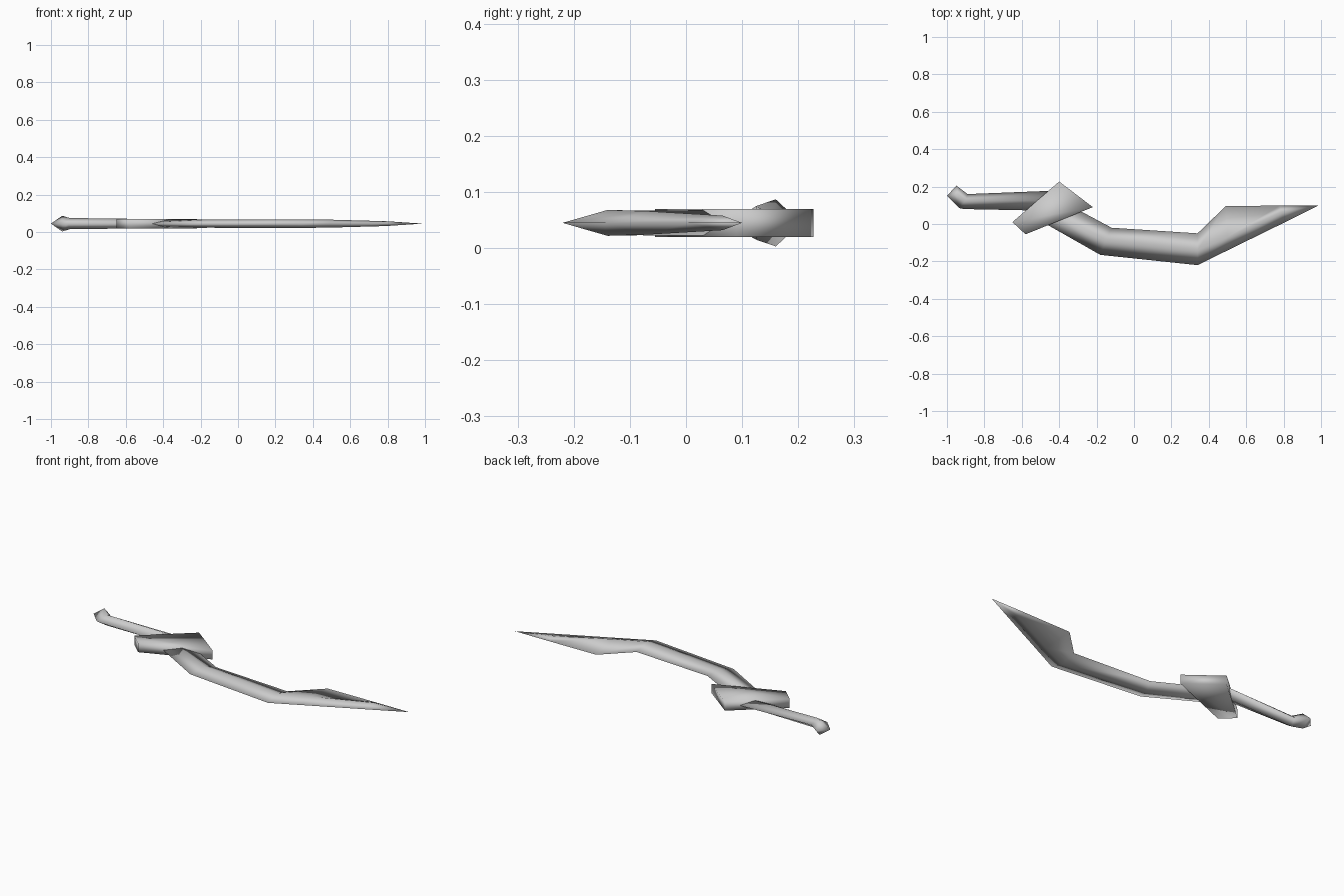
import bpy, bmesh

if "Cube" in bpy.data.objects:
    bpy.data.objects.remove(bpy.data.objects["Cube"])

MID = 0.045  # height of the central plane

steel = bpy.data.materials.new("grey_steel")
steel.diffuse_color = (0.6, 0.6, 0.6, 1)
steel.use_nodes = True
steel.node_tree.nodes["Principled BSDF"].inputs["Base Color"].default_value = steel.diffuse_color


def finish(name, bm):
    bmesh.ops.recalc_face_normals(bm, faces=bm.faces)
    for f in bm.faces:
        f.smooth = True
    mesh = bpy.data.meshes.new(name)
    bm.to_mesh(mesh)
    bm.free()
    mesh.materials.append(steel)
    obj = bpy.data.objects.new(name, mesh)
    bpy.context.collection.objects.link(obj)


def loft(name, stations, start=None, end=None):
    """Diamond sections: front edge, ridge, back edge, half thickness."""
    bm = bmesh.new()
    rings = []
    for edge, ridge, back, h in stations:
        rings.append([bm.verts.new(p) for p in (
            (*edge, MID), (*ridge, MID + h), (*back, MID), (*ridge, MID - h))])
    for a, b in zip(rings, rings[1:]):
        for i in range(4):
            j = (i + 1) % 4
            bm.faces.new((a[i], a[j], b[j], b[i]))
    for tip, ring in ((start, rings[0]), (end, rings[-1])):
        if tip:
            v = bm.verts.new((*tip, MID))
            for i in range(4):
                bm.faces.new((ring[i], ring[(i + 1) % 4], v))
        else:
            bm.faces.new(ring)
    finish(name, bm)


# Grip with its flared pommel
loft("grip", [
    ((-0.935, 0.085), (-0.94, 0.16), (-0.95, 0.205), 0.042),
    ((-0.91, 0.08), (-0.90, 0.125), (-0.89, 0.16), 0.030),
    ((-0.57, 0.073), (-0.51, 0.125), (-0.43, 0.178), 0.025),
], start=(-1.0, 0.15))

# Bent blade, starting inside the guard
loft("blade", [
    ((-0.55, 0.045), (-0.48, 0.09), (-0.40, 0.13), 0.023),
    ((-0.18, -0.165), (-0.15, -0.085), (-0.12, -0.02), 0.022),
    ((0.34, -0.22), (0.34, -0.14), (0.34, -0.05), 0.023),
    ((0.49, -0.146), (0.50, -0.07), (0.49, 0.095), 0.021),
    ((0.80, 0.006), (0.79, 0.065), (0.78, 0.099), 0.013),
], end=(0.99, 0.10))

# Slanted guard block
bm = bmesh.new()
outline = [(-0.65, 0.01), (-0.58, -0.055), (-0.22, 0.09), (-0.40, 0.227)]
base = bm.faces.new([bm.verts.new((x, y, 0.02)) for x, y in outline])
top = bmesh.ops.extrude_face_region(bm, geom=[base])["geom"]
bmesh.ops.translate(bm, vec=(0, 0, 0.05),
                    verts=[g for g in top if isinstance(g, bmesh.types.BMVert)])
finish("guard", bm)
